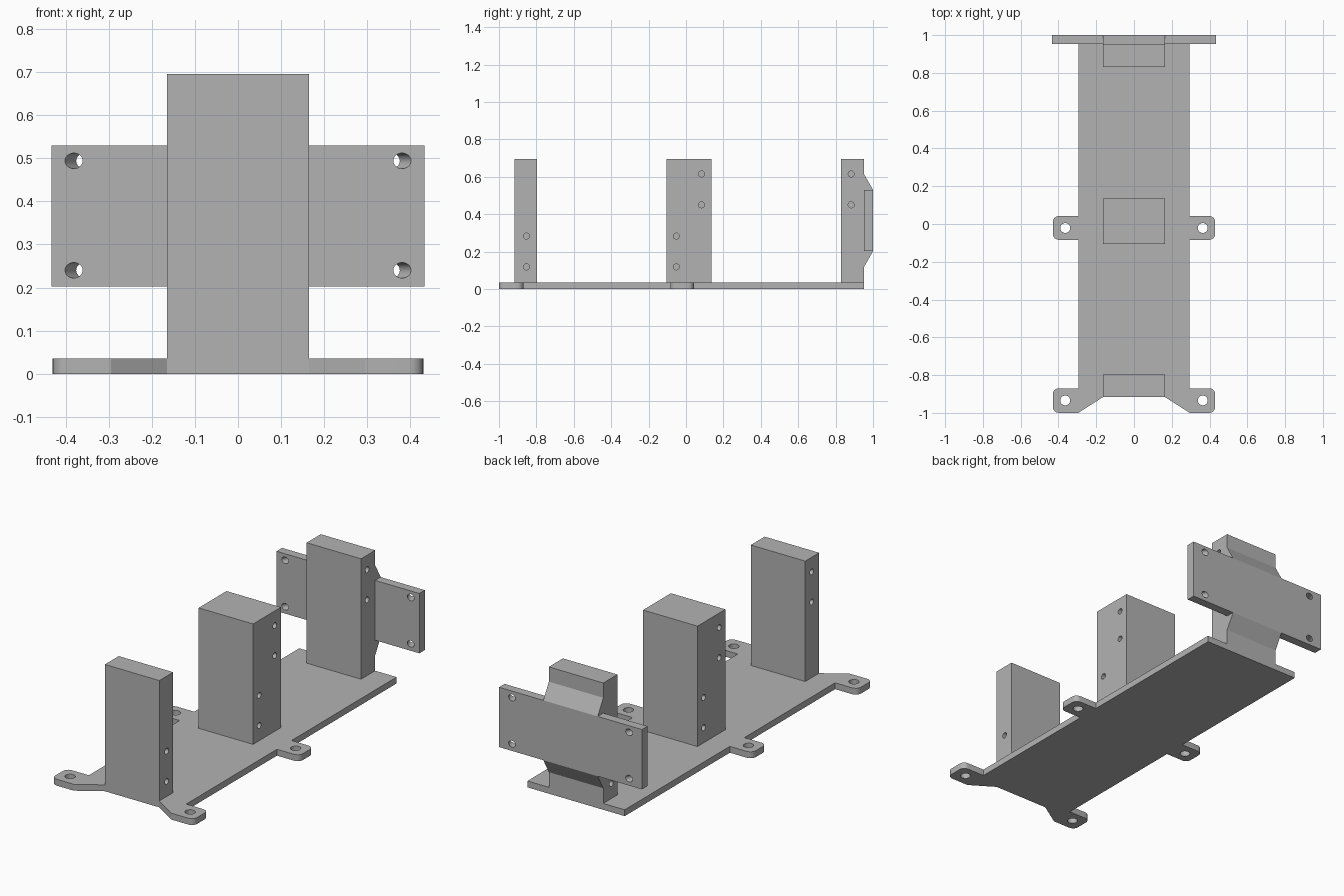
import bpy, bmesh, math
from mathutils import Vector, Matrix

cube = bpy.data.objects.get("Cube")
if cube:
    bpy.data.objects.remove(cube, do_unlink=True)

grey = bpy.data.materials.new("mid grey")
grey.use_nodes = True
COLOUR = (0.45, 0.45, 0.45, 1)
grey.diffuse_color = COLOUR
grey.node_tree.nodes["Principled BSDF"].inputs["Base Color"].default_value = COLOUR

BASE_TOP, POST_TOP, HALF = 0.035, 0.695, 0.165
BACK, PLATE_BACK = 0.952, 1.0


def add_object(name, bm):
    bmesh.ops.recalc_face_normals(bm, faces=bm.faces)
    mesh = bpy.data.meshes.new(name)
    bm.to_mesh(mesh)
    bm.free()
    mesh.materials.append(grey)
    obj = bpy.data.objects.new(name, mesh)
    bpy.context.collection.objects.link(obj)
    return obj


def prism(name, points, direction):
    """Extrude a closed outline along a direction."""
    bm = bmesh.new()
    face = bm.faces.new([bm.verts.new(p) for p in points])
    result = bmesh.ops.extrude_face_region(bm, geom=[face])
    moved = [v for v in result["geom"] if isinstance(v, bmesh.types.BMVert)]
    bmesh.ops.translate(bm, verts=moved, vec=direction)
    return add_object(name, bm)


def drill(obj, rods):
    """Cut round holes; each rod is (start, end, radius)."""
    bm = bmesh.new()
    for start, end, radius in rods:
        a, b = Vector(start), Vector(end)
        turn = (b - a).to_track_quat("Z", "Y").to_matrix().to_4x4()
        bmesh.ops.create_cone(bm, cap_ends=True, segments=32, radius1=radius,
                              radius2=radius, depth=(b - a).length,
                              matrix=Matrix.Translation((a + b) / 2) @ turn)
    cutter = add_object("hole_cutter", bm)
    cutter.hide_render = True
    mod = obj.modifiers.new("holes", "BOOLEAN")
    mod.operation, mod.solver, mod.object = "DIFFERENCE", "EXACT", cutter
    graph = bpy.context.evaluated_depsgraph_get()
    mesh = bpy.data.meshes.new_from_object(obj.evaluated_get(graph))
    obj.modifiers.clear()
    obj.data = mesh
    bpy.data.objects.remove(cutter, do_unlink=True)
    # Smooth the hole walls and rounded corners
    bpy.ops.object.select_all(action="DESELECT")
    obj.select_set(True)
    bpy.context.view_layer.objects.active = obj
    bpy.ops.object.shade_smooth_by_angle(angle=math.radians(30))


def tab(y0, y1, x_in=0.295, x_out=0.43, r=0.032):
    """Outer outline of a mounting tab with rounded corners."""
    pts = [(x_in, y0)]
    for cy, start in ((y0 + r, -90), (y1 - r, 0)):
        for i in range(7):
            a = math.radians(start + 15 * i)
            pts.append((x_out - r + r * math.cos(a), cy + r * math.sin(a)))
    return pts + [(x_in, y1)]


# Base plate with four screw tabs
half = [(HALF, -0.917)] + tab(-1.0, -0.87) + tab(-0.084, 0.042) + [(0.295, BACK)]
outline = half + [(-x, y) for x, y in reversed(half)]
base = prism("base_plate", [(x, y, 0) for x, y in outline], (0, 0, BASE_TOP))
drill(base, [((s * 0.364, y, -0.1), (s * 0.364, y, 0.1), 0.026)
             for s in (-1, 1) for y in (-0.934, -0.021)])

# Posts, with blind screw holes at swapped heights on the two sides
LOW, HIGH = (0.118, 0.283), (0.45, 0.615)


def post(name, profile, holes):
    obj = prism(name, [(-HALF, y, z) for y, z in profile], (2 * HALF, 0, 0))
    rods = []
    for y, right, left in holes:
        for side, heights in ((1, right), (-1, left)):
            rods += [((side * 0.2, y, z), (side * 0.06, y, z), 0.016) for z in heights]
    drill(obj, rods)


def block(y0, y1):
    return [(y0, BASE_TOP), (y1, BASE_TOP), (y1, POST_TOP), (y0, POST_TOP)]


post("front_post", block(-0.917, -0.797), [(-0.853, LOW, HIGH)])
post("middle_post", block(-0.105, 0.136), [(-0.052, LOW, HIGH), (0.083, HIGH, LOW)])
post("back_post", block(0.83, BACK), [(0.883, HIGH, LOW)])

# Sloped gussets joining the back post to its mounting plate
P0, P1 = 0.202, 0.53
for name, edge, tip in (("lower_gusset", P0, 0.118), ("upper_gusset", P1, 0.614)):
    prism(name, [(-HALF, BACK, edge), (-HALF, PLATE_BACK, edge), (-HALF, BACK, tip)],
          (2 * HALF, 0, 0))

# Upright mounting plate with holes that slant inward toward the back
W = 0.433
plate = prism("mounting_plate", [(-W, BACK, P0), (W, BACK, P0), (W, BACK, P1), (-W, BACK, P1)],
              (0, PLATE_BACK - BACK, 0))
drill(plate, [((s * 0.407, BACK - 0.048, z), (s * 0.329, PLATE_BACK + 0.048, z), 0.018)
              for s in (-1, 1) for z in (0.24, 0.494)])
